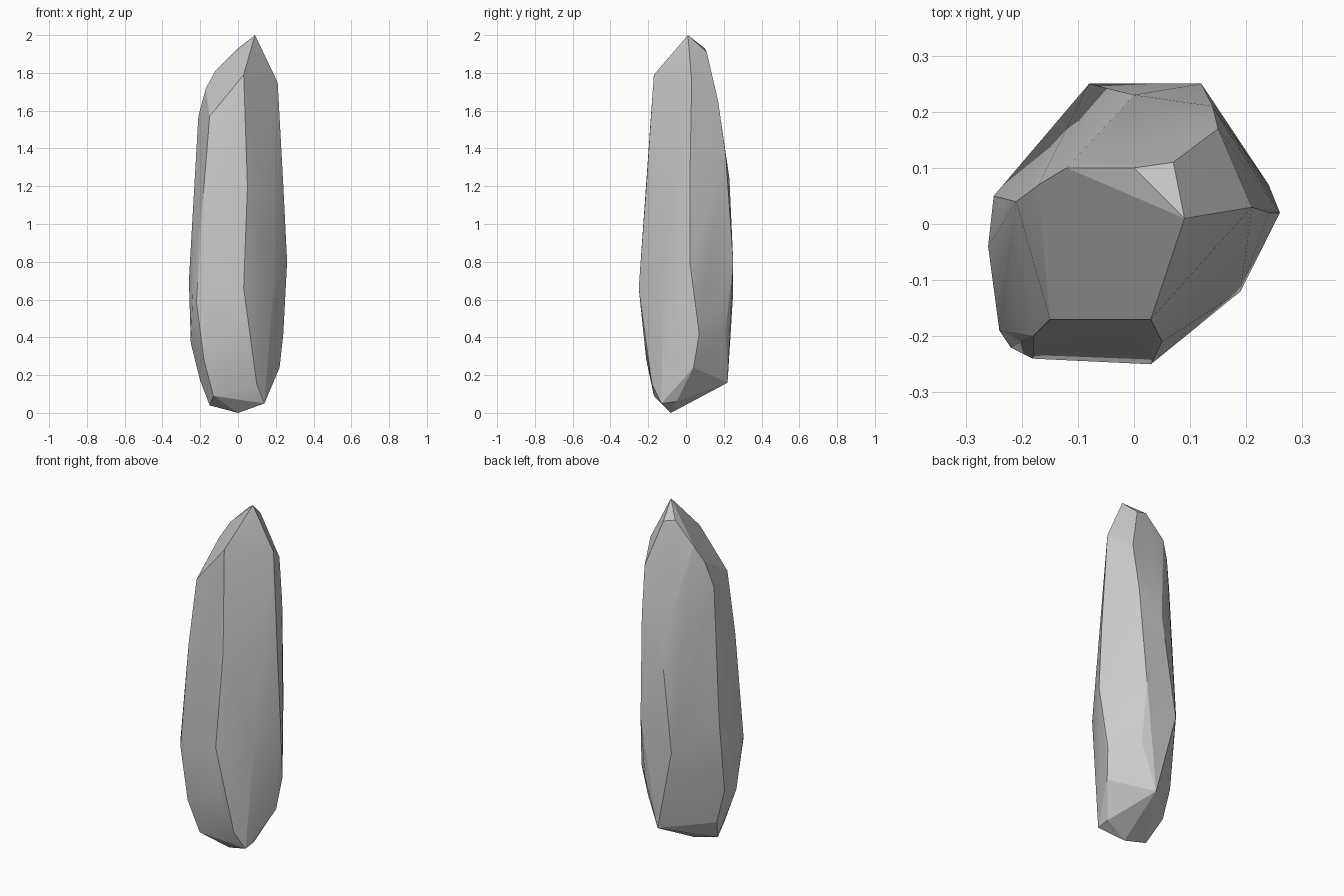
import bpy
import bmesh
from mathutils import Vector

HUNDREDTH = 0.01

default_cube = bpy.data.objects.get("Cube")
if default_cube:
    bpy.data.objects.remove(default_cube, do_unlink=True)


def make_material(name, colour):
    material = bpy.data.materials.new(name)
    material.use_nodes = True
    material.diffuse_color = colour
    material.node_tree.nodes["Principled BSDF"].inputs["Base Color"].default_value = colour
    return material


# Worn ridges of the stone, from the crown down, in hundredths of a unit
crown = [(9, 1, 200), (0, 10, 193), (7, 11, 191), (-12, 10, 181), (-17, 7, 172)]
front_left_ridge = [(3, -17, 179), (5, -21, 120), (3, -25, 66), (3, -22, 37), (10, -18, 15)]
front_right_ridge = [(-15, -17, 157), (-18, -20, 120), (-18, -24, 65), (-22, -22, 59),
                     (-24, -19, 62), (-18, -21, 28)]
right_ridge = [(-21, 4, 157), (-23, 4, 120), (-25, 5, 80), (-26, -4, 70),
               (-25, 0, 37), (-20, 0, 17)]
left_ridge = [(21, 3, 175), (24, 2, 120), (26, 2, 80), (24, 7, 42), (22, 4, 24), (14, -5, 6)]
left_belly = [(14, -12, 120), (19, -12, 68)]
back_left_ridge = [(15, 17, 165), (14, 21, 137), (12, 25, 80), (12, 21, 43), (3, 22, 16)]
back_right_ridge = [(0, 23, 124), (-8, 25, 64)]
foot = [(14, -13, 5), (0, -8, 0), (-15, -8, 4), (-13, -17, 9)]

ridges = [crown, front_left_ridge, front_right_ridge, right_ridge, left_ridge,
          left_belly, back_left_ridge, back_right_ridge, foot]

# Wrap a faceted skin around the ridges
bm = bmesh.new()
for ridge in ridges:
    for point in ridge:
        bm.verts.new(Vector(point) * HUNDREDTH)
hull = bmesh.ops.convex_hull(bm, input=list(bm.verts))
unused = {item for item in hull["geom_interior"] + hull["geom_unused"]
          if isinstance(item, bmesh.types.BMVert)}
bmesh.ops.delete(bm, geom=list(unused), context="VERTS")
bmesh.ops.recalc_face_normals(bm, faces=list(bm.faces))

mesh = bpy.data.meshes.new("standing_stone")
bm.to_mesh(mesh)
bm.free()
stone = bpy.data.objects.new("standing_stone", mesh)
bpy.context.collection.objects.link(stone)
mesh.materials.append(make_material("stone_grey", (0.6, 0.6, 0.6, 1)))

# Soften the shallow facets, keep the ridges crisp
bpy.context.view_layer.objects.active = stone
stone.select_set(True)
bpy.ops.object.shade_smooth_by_angle(angle=0.3)
